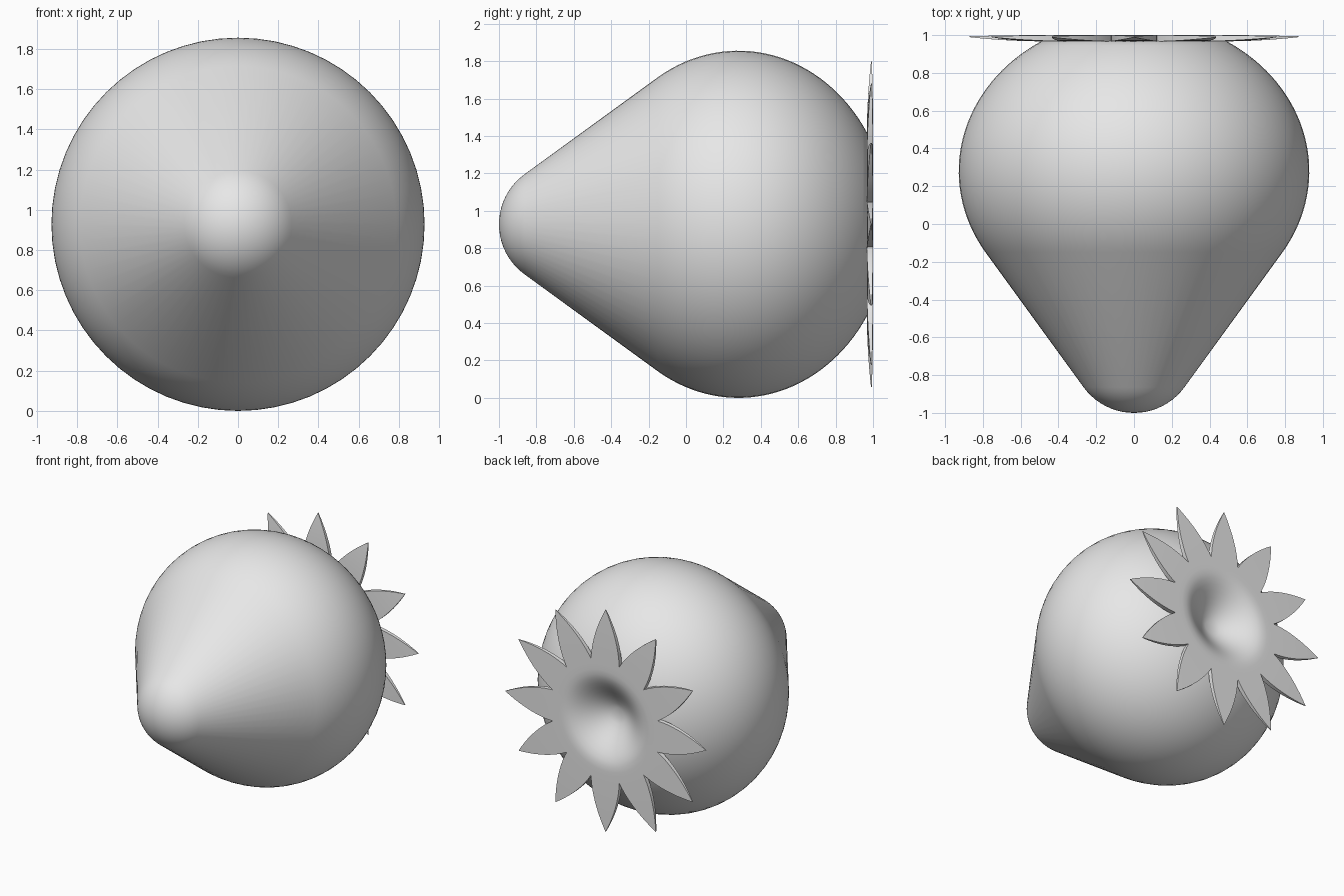
import bpy, bmesh
from math import sin, cos, pi, sqrt, radians

if "Cube" in bpy.data.objects:
    bpy.data.objects.remove(bpy.data.objects["Cube"], do_unlink=True)

R = 0.928            # widest radius, also the height of the centre line
LEAVES, COLS, ROWS = 12, 6, 10
RIM = 0.47           # radius where the leaves separate
SHEET = 0.033        # leaf cap thickness at the rim

grey = bpy.data.materials.new("plain_grey")
grey.use_nodes = True
grey.diffuse_color = (0.8, 0.8, 0.8, 1)
grey.node_tree.nodes["Principled BSDF"].inputs["Base Color"].default_value = (0.8, 0.8, 0.8, 1)


def finish(name, bm):
    bmesh.ops.remove_doubles(bm, verts=bm.verts, dist=1e-5)
    bmesh.ops.recalc_face_normals(bm, faces=bm.faces)
    mesh = bpy.data.meshes.new(name)
    bm.to_mesh(mesh)
    bm.free()
    mesh.materials.append(grey)
    obj = bpy.data.objects.new(name, mesh)
    bpy.context.collection.objects.link(obj)
    bpy.ops.object.select_all(action='DESELECT')
    obj.select_set(True)
    bpy.context.view_layer.objects.active = obj
    bpy.ops.object.shade_smooth_by_angle(angle=radians(35))
    return obj


def polar(r, angle, y):
    return (r * sin(angle), y, R + r * cos(angle))


def dimple(r):
    """Depth of the hollow at the back, fading out towards the leaves."""
    return 0.085 * (1 + cos(pi * min(r / 0.38, 1)))


# Fruit body: round tip, straight cone, oval shoulder, hollow back
profile = []
for i in range(11):
    a = radians(54) * i / 10
    profile.append((0.33 * sin(a), -0.67 - 0.33 * cos(a)))
for i in range(33):
    a = radians(-32 + 90 * i / 32)
    profile.append((R * cos(a), 0.28 + 0.81 * sin(a)))
for i in range(13):
    r = 0.46 * (1 - i / 12)
    profile.append((r, 0.972 - dimple(r)))

bm = bmesh.new()
verts = [bm.verts.new(polar(r, 0, y)) for r, y in profile]
edges = [bm.edges.new(pair) for pair in zip(verts, verts[1:])]
bmesh.ops.spin(bm, geom=verts + edges, cent=(0, 0, R), axis=(0, 1, 0),
               angle=2 * pi, steps=64, use_merge=True)
finish("fruit_body", bm)

# Leaf cap: hollow centre disc with a ring of pointed leaves
bm = bmesh.new()


def grid(rows):
    """Skin rows of points, skipping faces that collapse to a point."""
    made = [[bm.verts.new(p) for p in row] for row in rows]
    for low, high in zip(made, made[1:]):
        for i in range(len(low) - 1):
            bm.faces.new((low[i], low[i + 1], high[i + 1], high[i]))


half = pi / LEAVES
for leaf in range(LEAVES):
    mid = 2 * half * leaf
    columns = [-1 + 2 * c / COLS for c in range(COLS + 1)]
    disc = [[polar(r, mid + u * half, 1 - dimple(r)) for u in columns]
            for r in [RIM * (k + 0.02) / 12.02 for k in range(1, 13)]]
    disc[-1] = [polar(RIM, mid + u * half, 1) for u in columns]
    grid(disc)
    blade = [disc[-1]]
    for k in range(1, ROWS + 1):
        t = k / ROWS
        width = RIM * sin(half) * (1 - t ** 1.8)
        base = RIM * cos(half)
        row = []
        for u in columns:
            # arc of the rim flattens out along the blade
            arc = (RIM * cos(u * half) - base) * (1 - t)
            along = base + (0.87 - base) * t + arc
            side = u * width
            row.append((along * sin(mid) + side * cos(mid), 1 - 0.006 * t * t,
                        R + along * cos(mid) - side * sin(mid)))
        blade.append(row)
    grid(blade)

bmesh.ops.remove_doubles(bm, verts=bm.verts, dist=1e-4)
bmesh.ops.dissolve_degenerate(bm, edges=bm.edges, dist=1e-4)
# Close the middle of the disc
inner = [e for e in bm.edges if e.is_boundary
         and all(sqrt(v.co.x ** 2 + (v.co.z - R) ** 2) < 0.1 for v in e.verts)]
bmesh.ops.contextual_create(bm, geom=inner)

# Thickness, thinning towards the leaf tips
extruded = bmesh.ops.extrude_face_region(bm, geom=bm.faces[:], use_keep_orig=True)
for v in extruded["geom"]:
    if isinstance(v, bmesh.types.BMVert):
        r = sqrt(v.co.x ** 2 + (v.co.z - R) ** 2)
        t = max(0, (r - RIM) / (0.87 - RIM))
        v.co.y -= SHEET * (1 - 0.85 * t * t)
finish("leaf_cap", bm)
